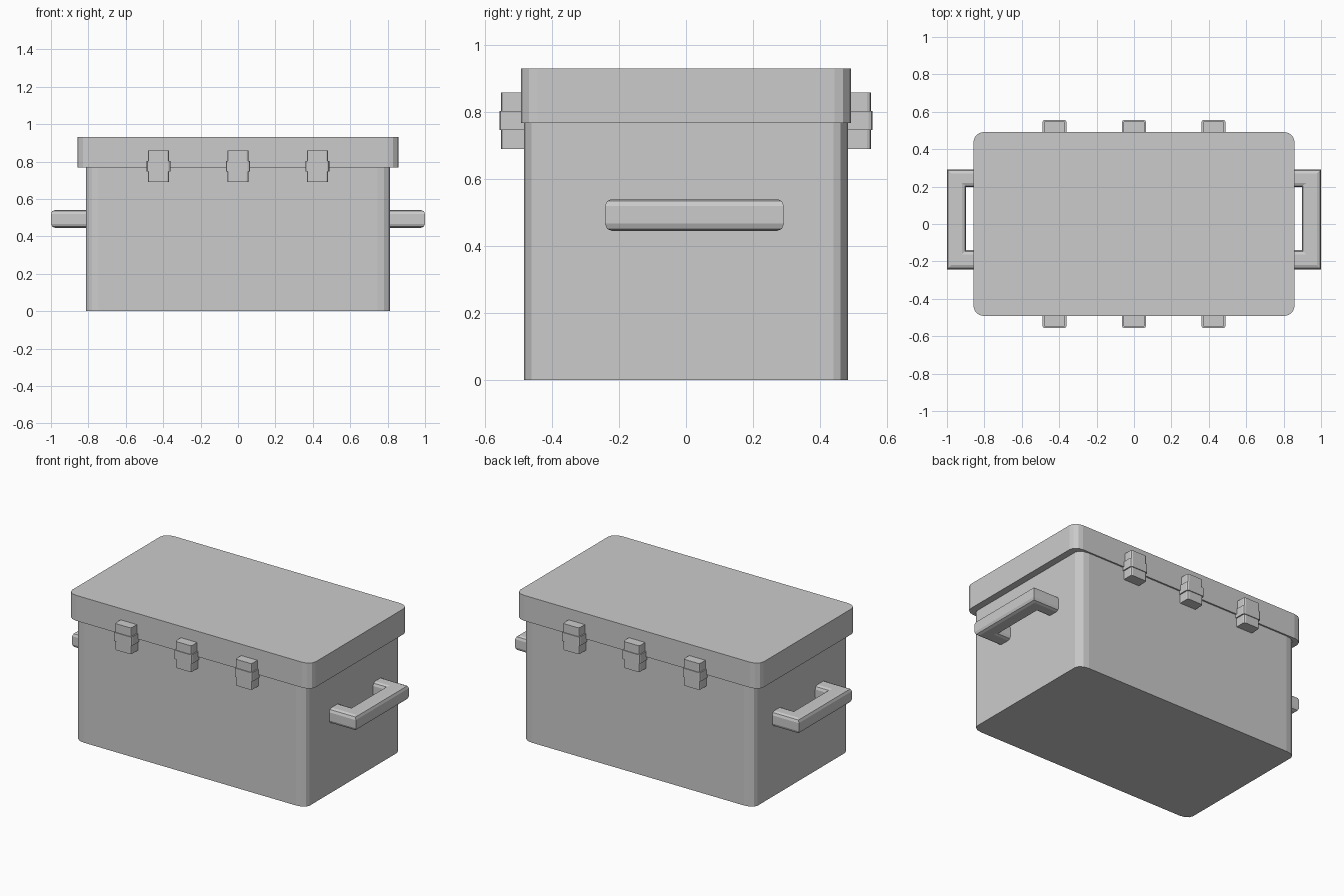
import bpy, math

if "Cube" in bpy.data.objects:
    bpy.data.objects.remove(bpy.data.objects["Cube"])


def make_mesh(name, verts, faces):
    me = bpy.data.meshes.new(name)
    me.from_pydata(verts, [], faces)
    me.update()
    ob = bpy.data.objects.new(name, me)
    bpy.context.collection.objects.link(ob)
    return ob


def skin(name, rings):
    """Join equal-length rings with quads and cap both ends."""
    n = len(rings[0])
    verts = [v for r in rings for v in r]
    faces = [(k * n + i, k * n + (i + 1) % n, (k + 1) * n + (i + 1) % n, (k + 1) * n + i)
             for k in range(len(rings) - 1) for i in range(n)]
    faces.append(tuple(reversed(range(n))))
    faces.append(tuple(range(len(verts) - n, len(verts))))
    return make_mesh(name, verts, faces)


def rounded_rect(hx, hy, rx, ry, seg):
    """Counter-clockwise rectangle with rounded corners."""
    pts = []
    for q, (sx, sy) in enumerate([(1, 1), (-1, 1), (-1, -1), (1, -1)]):
        for i in range(seg + 1):
            a = math.pi / 2 * (q + i / seg)
            pts.append((sx * (hx - rx) + rx * math.cos(a), sy * (hy - ry) + ry * math.sin(a)))
    return pts


def prism(name, outline, z0, z1, cx=0, cy=0):
    return skin(name, [[(x + cx, y + cy, z) for x, y in outline] for z in (z0, z1)])


# Box body and overhanging lid
prism("box_body", rounded_rect(0.813, 0.483, 0.067, 0.043, 3), 0, 0.775)
prism("lid", rounded_rect(0.858, 0.493, 0.06, 0.05, 3), 0.768, 0.93)

# Latches, three on the front and three on the back
for side, s in (("front", -1), ("back", 1)):
    for i, x in enumerate((-0.425, 0, 0.425)):
        plate = rounded_rect(0.057, 0.041, 0.012, 0.012, 2)
        clasp = rounded_rect(0.064, 0.0435, 0.013, 0.013, 2)
        prism(f"{side}_latch_plate_{i + 1}", plate, 0.69, 0.858, x, s * 0.511)
        prism(f"{side}_latch_clasp_{i + 1}", clasp, 0.746, 0.803, x, s * 0.5135)

# U-shaped side handles: a soft-edged section swept with mitred corners
outer = [(0.80, -0.242), (1.0, -0.242), (1.0, 0.292), (0.80, 0.292)]
inner = [(0.80, -0.14), (0.897, -0.14), (0.897, 0.198), (0.80, 0.198)]
section = rounded_rect(0.5, 0.048, 0.22, 0.022, 2)
for side, s in (("right", 1), ("left", -1)):
    rings = []
    for (ox, oy), (ix, iy) in zip(outer, inner):
        rings.append([(s * (ox + (ix - ox) * (t + 0.5)), oy + (iy - oy) * (t + 0.5), 0.493 + z)
                      for t, z in section])
    if s > 0:
        rings = [list(reversed(r)) for r in rings]
    handle = skin(f"{side}_handle", rings)

# Consistent outward normals
import bmesh
for ob in bpy.context.collection.objects:
    bm = bmesh.new()
    bm.from_mesh(ob.data)
    bmesh.ops.recalc_face_normals(bm, faces=bm.faces)
    bm.to_mesh(ob.data)
    bm.free()
